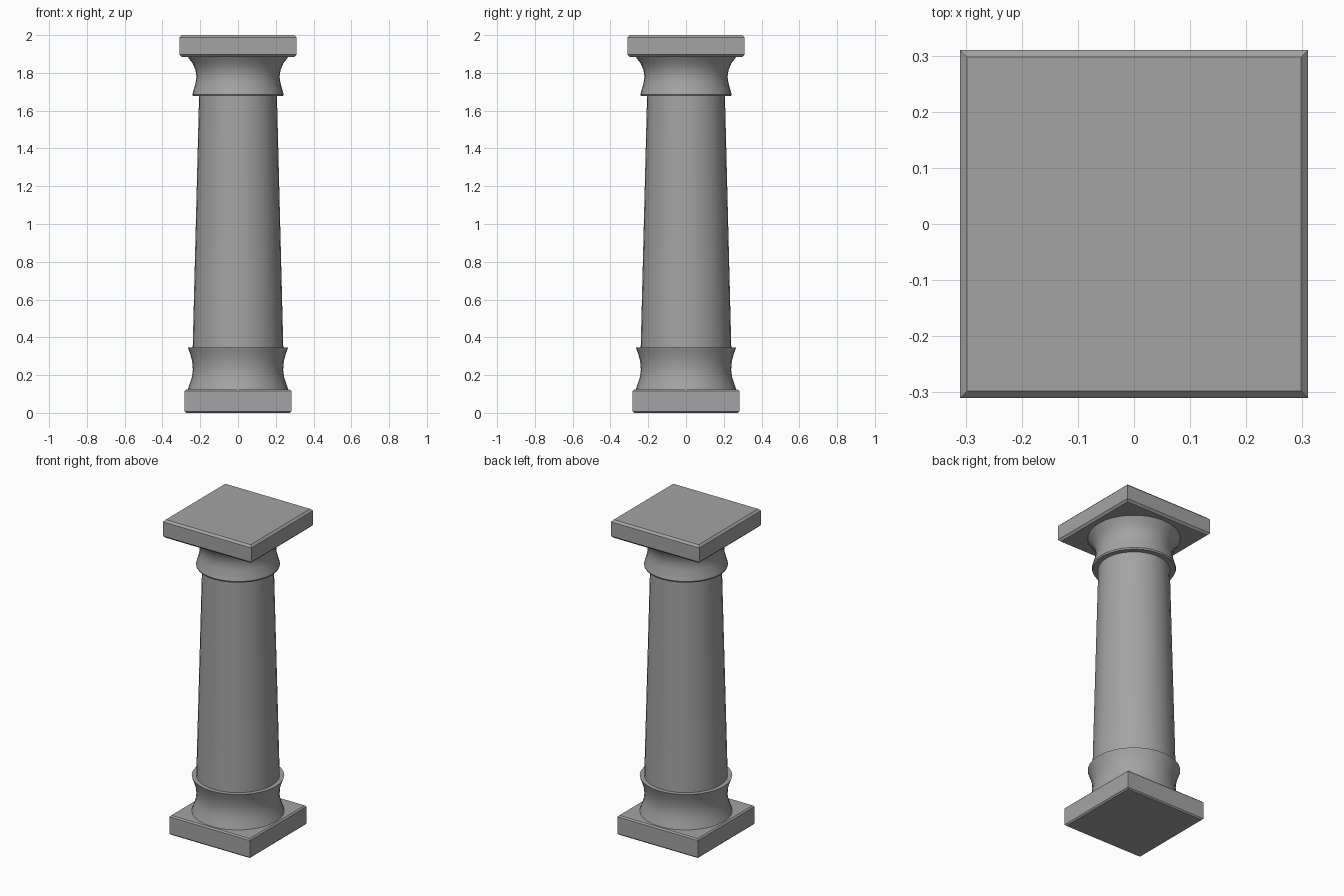
import bpy, bmesh, math

if "Cube" in bpy.data.objects:
    bpy.data.objects.remove(bpy.data.objects["Cube"])

stone = bpy.data.materials.new("stone")
stone.diffuse_color = (0.37, 0.37, 0.37, 1)
stone.use_nodes = True
stone.node_tree.nodes["Principled BSDF"].inputs["Base Color"].default_value = stone.diffuse_color


def finish(bm, name):
    bmesh.ops.recalc_face_normals(bm, faces=bm.faces)
    mesh = bpy.data.meshes.new(name)
    bm.to_mesh(mesh)
    bm.free()
    mesh.materials.append(stone)
    ob = bpy.data.objects.new(name, mesh)
    bpy.context.collection.objects.link(ob)
    return ob


def slab(name, half, z0, z1, c=0.012):
    """Square slab with chamfered top and bottom rims."""
    bm = bmesh.new()
    rings = []
    for h, z in ((half - c, z0), (half, z0 + c), (half, z1 - c), (half - c, z1)):
        rings.append([bm.verts.new((sx * h, sy * h, z))
                      for sx, sy in ((-1, -1), (1, -1), (1, 1), (-1, 1))])
    for a, b in zip(rings, rings[1:]):
        for i in range(4):
            j = (i + 1) % 4
            bm.faces.new((a[i], a[j], b[j], b[i]))
    bm.faces.new(rings[0])
    bm.faces.new(rings[-1])
    return finish(bm, name)


def turned(name, profile, n=32):
    """Closed solid of revolution from (radius, z) points."""
    bm = bmesh.new()
    rings = [[bm.verts.new((r * math.cos(2 * math.pi * i / n),
                            r * math.sin(2 * math.pi * i / n), z))
              for i in range(n)] for r, z in profile]
    for a, b in zip(rings, rings[1:]):
        for i in range(n):
            j = (i + 1) % n
            bm.faces.new((a[i], a[j], b[j], b[i]))
    bm.faces.new(rings[0])
    bm.faces.new(rings[-1])
    ob = finish(bm, name)
    bpy.ops.object.select_all(action='DESELECT')
    bpy.context.view_layer.objects.active = ob
    ob.select_set(True)
    bpy.ops.object.shade_smooth_by_angle(angle=math.radians(35))
    return ob


# square foot and top slab
slab("plinth", 0.283, 0.0, 0.123, 0.008)
slab("abacus", 0.31, 1.885, 2.0, 0.0125)

# flared base moulding with a crisp upper lip
turned("base_moulding", [(0.268, 0.118), (0.257, 0.15), (0.244, 0.19),
                         (0.239, 0.23), (0.243, 0.275), (0.254, 0.315),
                         (0.266, 0.347)])

# tapered shaft
turned("shaft", [(0.24, 0.34), (0.206, 1.685)])

# flared capital
turned("capital", [(0.238, 1.677), (0.242, 1.686), (0.235, 1.71),
                   (0.225, 1.745), (0.22, 1.78), (0.225, 1.815),
                   (0.24, 1.85), (0.268, 1.887)])
